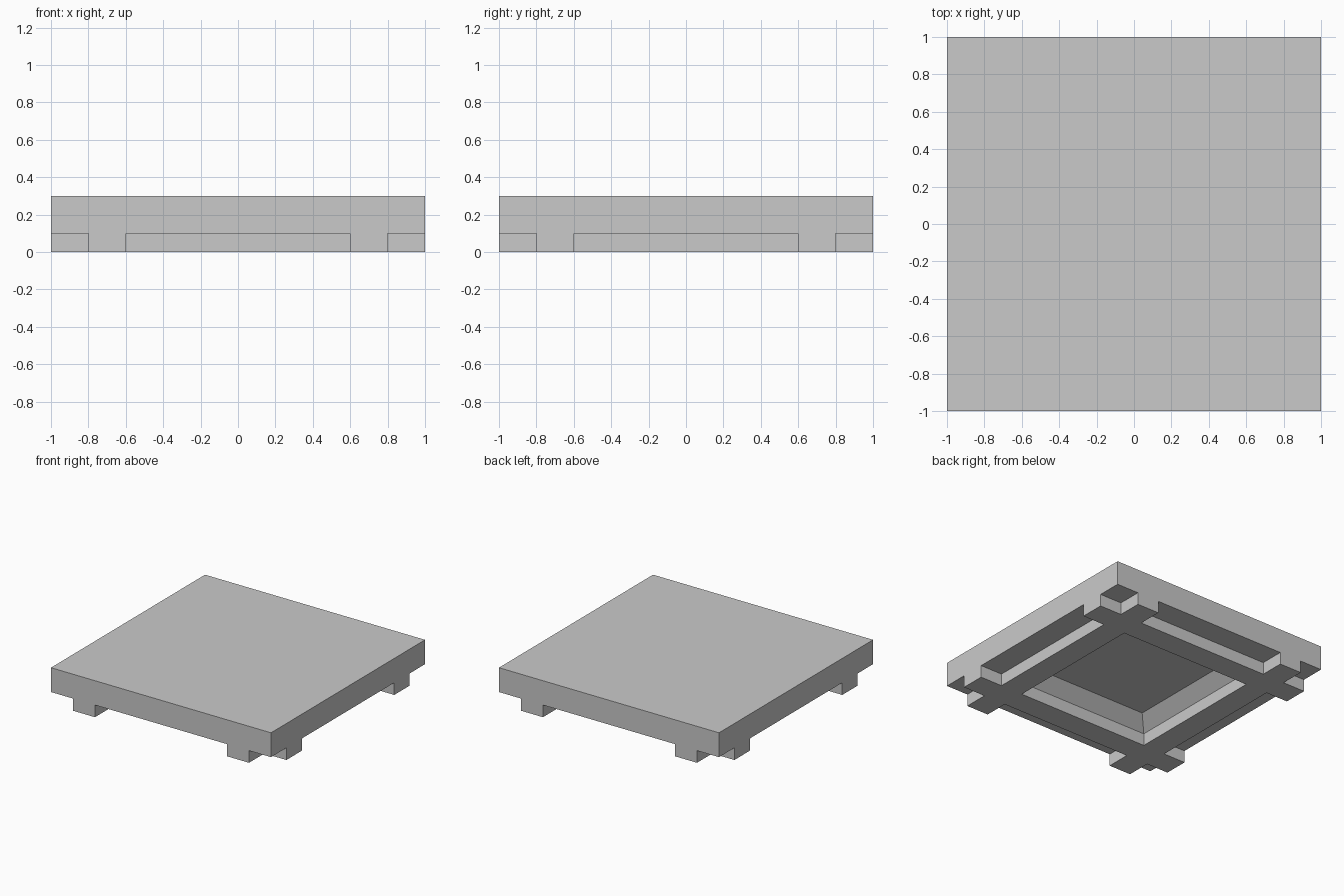
import bpy
import bmesh
from mathutils import Vector

cube = bpy.data.objects.get("Cube")
if cube:
    bpy.data.objects.remove(cube, do_unlink=True)

RAIL_IN, RAIL_OUT = 0.6, 0.8
RAIL_H, TOP = 0.1, 0.3

# Plain grey material
grey = bpy.data.materials.new("light_grey")
grey.use_nodes = True
colour = (0.59, 0.59, 0.59, 1)
grey.diffuse_color = colour
grey.node_tree.nodes["Principled BSDF"].inputs["Base Color"].default_value = colour


def underside(bm):
    return [f for f in bm.faces
            if f.normal.z < -0.9 and abs(f.calc_center_median().z - RAIL_H) < 0.001]


def in_rail(value):
    return RAIL_IN < abs(value) < RAIL_OUT


# Square slab
bm = bmesh.new()
bmesh.ops.create_cube(bm, size=2)
for v in bm.verts:
    v.co.z = TOP if v.co.z > 0 else RAIL_H
bm.normal_update()

# Divide the underside along the rail edges
for axis in (Vector((1, 0, 0)), Vector((0, 1, 0))):
    for d in (-RAIL_OUT, -RAIL_IN, RAIL_IN, RAIL_OUT):
        faces = underside(bm)
        edges = {e for f in faces for e in f.edges}
        verts = {v for f in faces for v in f.verts}
        bmesh.ops.bisect_plane(bm, geom=faces + list(edges) + list(verts),
                               plane_co=axis * d, plane_no=axis)
        bm.normal_update()

# Recess with sloping sides in the middle
middle = [f for f in underside(bm) if f.calc_center_median().xy.length < 0.1]
bmesh.ops.inset_region(bm, faces=middle, thickness=0.1, use_even_offset=True)
for v in middle[0].verts:
    v.co.z = RAIL_H + 0.1
bm.normal_update()

# Crossing rails pulled down from the underside
rails = []
for f in underside(bm):
    c = f.calc_center_median()
    if in_rail(c.x) or in_rail(c.y):
        rails.append(f)
result = bmesh.ops.extrude_face_region(bm, geom=rails)
for v in result["geom"]:
    if isinstance(v, bmesh.types.BMVert):
        v.co.z -= RAIL_H
left_over = [f for f in rails if f.is_valid]
if left_over:
    bmesh.ops.delete(bm, geom=left_over, context='FACES')
bmesh.ops.recalc_face_normals(bm, faces=bm.faces[:])

mesh = bpy.data.meshes.new("platform")
bm.to_mesh(mesh)
bm.free()
mesh.materials.append(grey)
platform = bpy.data.objects.new("platform", mesh)
bpy.context.collection.objects.link(platform)
